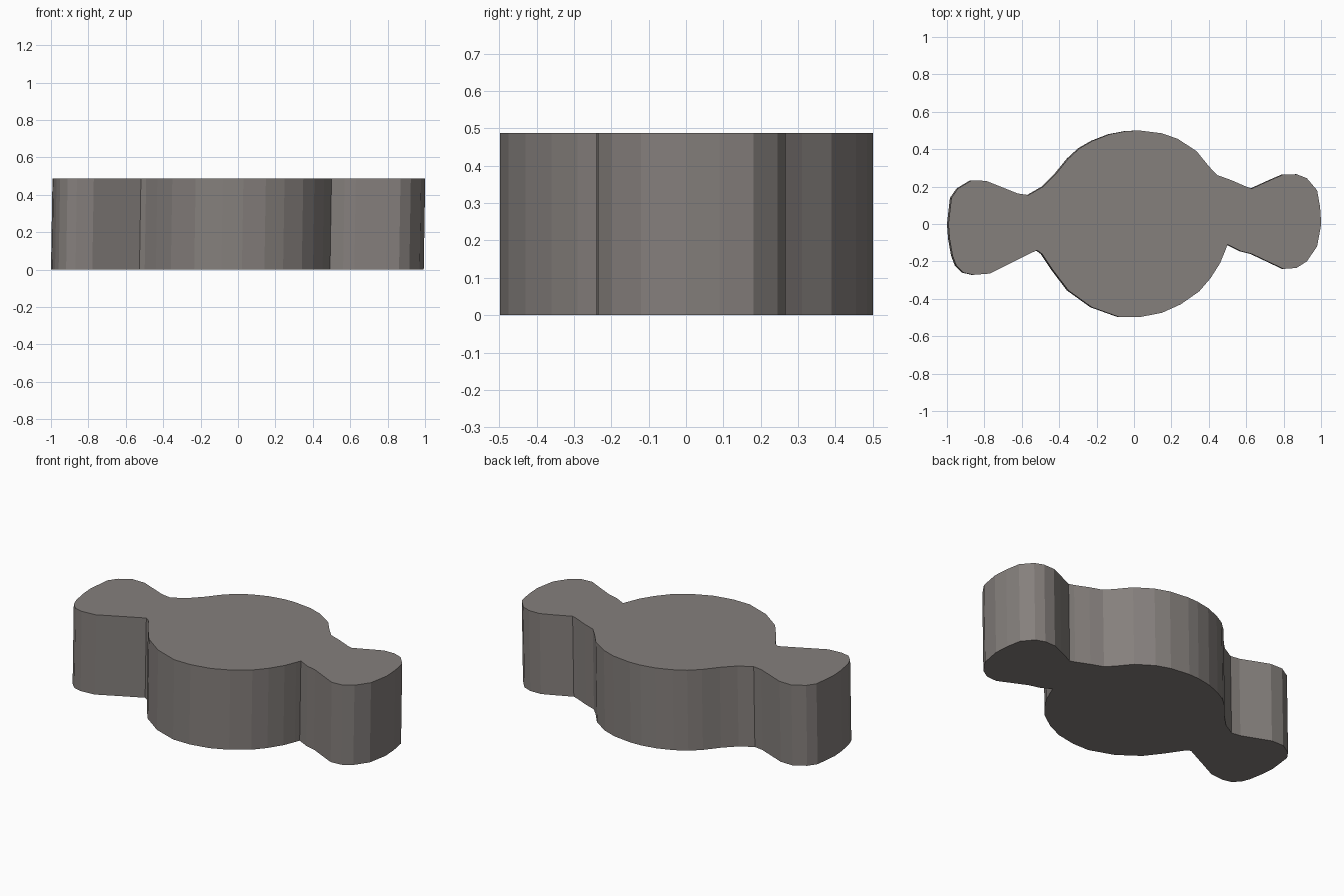
import bpy, bmesh

HEIGHT = 0.487
LEAN = 0.008  # the walls lean very slightly towards +x

# Outline seen from above, counterclockwise
right_lobe_top = [(0.997, 0), (0.991, .09), (.975, .18), (.92, .245), (.865, .266),
                  (.795, .265), (.725, .235), (.626, .19)]
body_top = [(.595, .20), (.515, .235), (.44, .262), (.395, .31), (.33, .39), (.23, .455),
            (.145, .485), (.025, .50), (-.045, .497), (-.135, .48), (-.225, .445),
            (-.295, .405), (-.355, .35), (-.42, .27), (-.49, .20), (-.568, .155)]
left_lobe = [(-.625, .163), (-.705, .195), (-.795, .231), (-.875, .232), (-.945, .19),
             (-.98, .14), (-.996, 0), (-.99, -.08), (-.974, -.17), (-.955, -.22),
             (-.915, -.26), (-.865, -.272), (-.775, -.265), (-.665, -.21), (-.523, -.14)]
body_bottom = [(-.495, -.16), (-.435, -.25), (-.355, -.355), (-.23, -.445), (-.085, -.497),
               (.025, -.498), (.145, -.475), (.245, -.43), (.345, -.36), (.405, -.29),
               (.456, -.21), (.485, -.14), (.496, -.11)]
right_lobe_bottom = [(.566, -.145), (.626, -.16), (.795, -.24), (.865, -.235),
                     (.92, -.20), (.975, -.12)]
outline = right_lobe_top + body_top + left_lobe + body_bottom + right_lobe_bottom

# Extruded slab
bm = bmesh.new()
low = [bm.verts.new((x - LEAN / 2, y, 0)) for x, y in outline]
high = [bm.verts.new((x + LEAN / 2, y, HEIGHT)) for x, y in outline]
bm.faces.new(low[::-1])
bm.faces.new(high)
n = len(outline)
for i in range(n):
    j = (i + 1) % n
    bm.faces.new((low[i], low[j], high[j], high[i]))
bmesh.ops.triangulate(bm, faces=[f for f in bm.faces if len(f.verts) > 4])

mesh = bpy.data.meshes.new("lobed_slab")
bm.to_mesh(mesh)
bm.free()
slab = bpy.data.objects.new("lobed_slab", mesh)
bpy.context.collection.objects.link(slab)

stone = bpy.data.materials.new("warm_grey")
stone.diffuse_color = (0.235, 0.214, 0.203, 1)
mesh.materials.append(stone)
